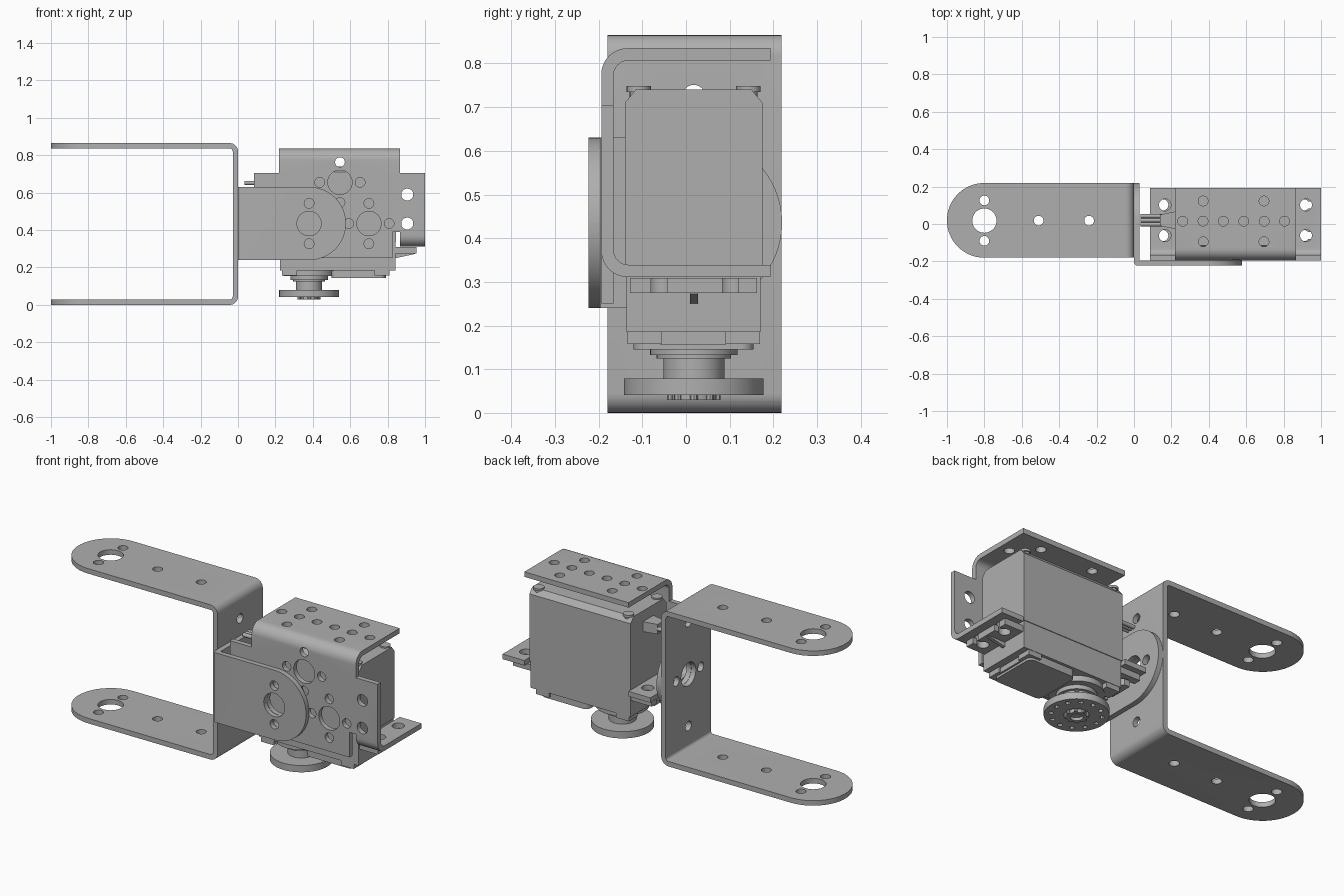
import bpy, bmesh
from math import sin, cos, pi, radians
from mathutils import Vector

if "Cube" in bpy.data.objects:
    bpy.data.objects.remove(bpy.data.objects["Cube"])

grey = bpy.data.materials.new("plain grey")
grey.use_nodes = True
COLOUR = (0.43, 0.43, 0.43, 1)
grey.diffuse_color = COLOUR
grey.node_tree.nodes["Principled BSDF"].inputs["Base Color"].default_value = COLOUR

MID_Y, MID_Z, MID_X = 0.018, 0.435, 0.5425
BIG, SMALL = 0.065, 0.026
SHAFT_X = 0.38


# Outlines: polygon corners may carry a third value, the corner radius
def rounded(corners, steps=8):
    out = []
    for i, c in enumerate(corners):
        p = Vector(c[:2])
        if len(c) < 3:
            out.append(p)
            continue
        a = (Vector(corners[i - 1][:2]) - p).normalized()
        b = (Vector(corners[(i + 1) % len(corners)][:2]) - p).normalized()
        half = a.angle(b) / 2
        centre = p + (a + b).normalized() * c[2] / sin(half)
        start = p + a * c[2] / (sin(half) / cos(half)) - centre
        end = p + b * c[2] / (sin(half) / cos(half)) - centre
        turn = start.angle_signed(end)
        for k in range(steps + 1):
            t = -turn * k / steps
            out.append(centre + Vector((start.x * cos(t) - start.y * sin(t),
                                        start.x * sin(t) + start.y * cos(t))))
    return out


def circle(a, b, r, n=32):
    return [(a + r * cos(2 * pi * k / n), b + r * sin(2 * pi * k / n)) for k in range(n)]


def rect(a0, b0, a1, b1):
    return [(a0, b0), (a1, b0), (a1, b1), (a0, b1)]


def box(x0, x1, y0, y1, z0, z1):
    return (rect(x0, y0, x1, y1), "z", z0, z1)


def disc(a, b, r, axis, lo, hi, n=32):
    return (circle(a, b, r, n), axis, lo, hi)


def build(name, shapes):
    bm = bmesh.new()
    place = {"x": lambda a, b, d: (d, a, b), "y": lambda a, b, d: (a, d, b),
             "z": lambda a, b, d: (a, b, d)}
    for pts, axis, lo, hi in shapes:
        put = place[axis]
        low = [bm.verts.new(put(p[0], p[1], lo)) for p in pts]
        high = [bm.verts.new(put(p[0], p[1], hi)) for p in pts]
        bm.faces.new(low)
        bm.faces.new(high[::-1])
        for i in range(len(pts)):
            bm.faces.new((low[i - 1], low[i], high[i], high[i - 1]))
    bmesh.ops.recalc_face_normals(bm, faces=bm.faces)
    mesh = bpy.data.meshes.new(name)
    bm.to_mesh(mesh)
    bm.free()
    obj = bpy.data.objects.new(name, mesh)
    bpy.context.scene.collection.objects.link(obj)
    return obj


def part(name, shapes, *steps):
    obj = build(name, shapes)
    for operation, tool_shapes in steps:
        tool = build("cutter", tool_shapes)
        tool.hide_render = True
        mod = obj.modifiers.new("cut", "BOOLEAN")
        mod.operation, mod.solver, mod.object = operation, "EXACT", tool
        graph = bpy.context.evaluated_depsgraph_get()
        mesh = bpy.data.meshes.new_from_object(obj.evaluated_get(graph))
        obj.modifiers.clear()
        obj.data = mesh
        bpy.data.objects.remove(tool)
    obj.data.materials.clear()
    obj.data.materials.append(grey)
    obj.data.shade_smooth()
    obj.data.set_sharp_from_angle(angle=radians(30))
    return obj


# Long U bracket with rounded arm ends
TOP = 0.865
u_profile = rounded([(-1, 0), (0, 0, 0.045), (0, TOP, 0.045), (-1, TOP), (-1, TOP - 0.028),
                     (-0.028, TOP - 0.028, 0.017), (-0.028, 0.028, 0.017), (-1, 0.028)])
arm_outline = rounded([(-1, -0.18, 0.199), (0.1, -0.18), (0.1, 0.219), (-1, 0.219, 0.199)], 16)
arm_holes = [disc(-0.8, MID_Y, BIG, "z", -0.1, 1)]
arm_holes += [disc(-0.8, MID_Y + s * 0.108, SMALL, "z", -0.1, 1) for s in (-1, 1)]
arm_holes += [disc(x, MID_Y, SMALL, "z", -0.1, 1) for x in (-0.51, -0.24)]
centre_holes = [disc(MID_Y, MID_Z, BIG, "x", -0.06, 0.06)]
centre_holes += [disc(MID_Y + s * 0.108, MID_Z, SMALL, "x", -0.06, 0.06) for s in (-1, 1)]
end_holes = [disc(MID_Y, MID_Z + s * 0.29, SMALL, "x", -0.06, 0.06) for s in (-1, 1)]
part("long_u_bracket", [(u_profile, "y", -0.18, 0.219)],
     ("INTERSECT", [(arm_outline, "z", -0.1, 1)]),
     ("DIFFERENCE", arm_holes + centre_holes + end_holes))

# L bracket joining the U bracket to the servo holder
l_profile = rounded([(0.001, -0.223, 0.02), (0.578, -0.223), (0.578, -0.196),
                     (0.029, -0.196), (0.029, 0.221), (0.001, 0.221)])
front_outline = rounded([(-0.1, 0.24), (0.577, 0.24, 0.194), (0.577, 0.63, 0.194), (-0.1, 0.63)], 16)
web_outline = rounded([(-0.3, 0.24), (0.22, 0.24, 0.194), (0.22, 0.63, 0.194), (-0.3, 0.63)], 16)
plate_holes = [disc(SHAFT_X, MID_Z, BIG, "y", -0.3, -0.1)]
plate_holes += [disc(SHAFT_X, MID_Z + s * 0.108, SMALL, "y", -0.3, -0.1) for s in (-1, 1)]
part("l_bracket", [(l_profile, "z", 0.24, 0.63)],
     ("INTERSECT", [(front_outline, "y", -0.4, 0.4)]),
     ("INTERSECT", [(web_outline, "x", -0.2, 0.8)]),
     ("DIFFERENCE", centre_holes + plate_holes))

# Servo holder: tall bent plate, slots, side ears with flanges, holes
hood = rounded([(-0.194, 0.25), (-0.166, 0.25), (-0.166, 0.807, 0.035), (0.193, 0.807),
                (0.193, 0.835), (-0.194, 0.835, 0.06)])
ear = rounded([(-0.194, 0.705), (-0.194, 0.311, 0.06), (0.193, 0.311), (0.193, 0.339),
               (-0.166, 0.339, 0.035), (-0.166, 0.705)])
slots = [box(x, x + 0.05, -0.3, 0, 0.2, 0.39) for x in (0.212, 0.825)]
ears = [(ear, "x", 0.085, 0.22), (ear, "x", 0.865, 1.0)]
holes = []
for cx, cz in ((0.545, 0.655), (0.70, MID_Z), (SHAFT_X, MID_Z)):
    holes.append(disc(cx, cz, BIG, "y", -0.3, -0.1))
    for dx, dz in ((0, 1), (1, 0), (-1, 0), (0, -1)):
        if (cx, dx) != (SHAFT_X, 1):
            holes.append(disc(cx + dx * 0.108, cz + dz * 0.108, SMALL, "y", -0.3, -0.1))
for k in range(6):
    holes.append(disc(0.26 + 0.109 * k, MID_Y - 0.003, SMALL, "z", 0.75, 0.9))
holes += [disc(x, y, SMALL, "z", 0.75, 0.9) for x in (0.37, 0.695) for y in (-0.095, 0.123)]
for side in (-1, 1):
    holes += [disc(MID_X + side * 0.3625, z, 0.032, "y", -0.3, -0.1) for z in (MID_Z, 0.59)]
    holes += [disc(MID_X + side * 0.377, y, 0.032, "z", 0.25, 0.45) for y in (-0.062, 0.102)]
part("servo_holder", [(hood, "x", 0.22, 0.865)],
     ("DIFFERENCE", slots), ("UNION", ears[:1]), ("UNION", ears[1:]), ("DIFFERENCE", holes))

# Servo case with bevelled lid
part("servo_lower_case", [box(0.225, 0.842, -0.136, 0.171, 0.185, 0.335)])
lid = [(-0.14, 0.335), (0.175, 0.335), (0.175, 0.71), (0.15, 0.74), (-0.115, 0.74), (-0.14, 0.71)]
part("servo_upper_case", [(lid, "x", 0.22, 0.846)])
for x in (0.255, 0.81):
    for y in (-0.108, 0.143):
        part("case_screw", [disc(x, y, 0.021, "z", 0.70, 0.735, 20),
                            disc(x, y, 0.028, "z", 0.735, 0.748, 20)])

# Servo mounting tabs with open slots and ribs
tab_slots = []
for side in (-1, 1):
    hx, tip = MID_X - 0.012 + side * 0.377, MID_X - 0.012 + side * 0.45
    for y in (-0.062, 0.102):
        tab_slots.append(([*rect(min(hx, tip), y - 0.018, max(hx, tip), y + 0.018)], "z", 0.2, 0.4))
tab_holes = [disc(MID_X - 0.012 + s * 0.377, y, 0.03, "z", 0.2, 0.4)
             for s in (-1, 1) for y in (-0.062, 0.102)]
part("servo_tabs", [box(0.098, 0.955, -0.128, 0.163, 0.275, 0.309)],
     ("DIFFERENCE", tab_slots), ("DIFFERENCE", tab_holes))
for wall, tip in ((0.842, 0.945), (0.225, 0.11)):
    part("tab_rib", [([(wall, 0.25), (tip, 0.272), (tip, 0.28), (wall, 0.28)], "y", 0.009, 0.027)])

# Gear cover and corner bosses under the case
cover = rounded([(0.50, -0.12, 0.03), (0.79, -0.12, 0.03), (0.79, 0.155, 0.03), (0.50, 0.155, 0.03)])
part("gear_cover", [(cover, "z", 0.145, 0.187)])
part("cover_tongue", [box(0.75, 0.80, -0.06, 0.092, 0.157, 0.187)])
part("gear_housing", [disc(SHAFT_X, MID_Y, 0.137, "z", 0.155, 0.187, 48)])
for x in (0.275, 0.77):
    for y in (-0.095, 0.13):
        part("corner_boss", [box(x - 0.04, x + 0.04, y - 0.039, y + 0.039, 0.158, 0.187)])

# Output shaft and round horn
part("shaft_collar", [disc(SHAFT_X, MID_Y, 0.1, "z", 0.132, 0.157, 48)])
part("shaft_step", [disc(SHAFT_X, MID_Y, 0.085, "z", 0.124, 0.134, 48)])
part("horn_hub", [disc(SHAFT_X, MID_Y, 0.07, "z", 0.077, 0.126, 48)])
ring_holes = [disc(SHAFT_X + 0.125 * cos(k * pi / 6), MID_Y + 0.125 * sin(k * pi / 6),
                   0.012, "z", 0, 0.077, 12) for k in range(12)]
part("horn_disc", [disc(SHAFT_X, MID_Y, 0.16, "z", 0.041, 0.079, 64)],
     ("DIFFERENCE", ring_holes + [disc(SHAFT_X, MID_Y, 0.062, "z", 0, 0.055)]))
part("shaft_spline", [disc(SHAFT_X, MID_Y, 0.05, "z", 0.029, 0.06)],
     ("DIFFERENCE", [disc(SHAFT_X, MID_Y, 0.032, "z", 0, 0.045)]))
teeth = [disc(SHAFT_X + 0.052 * cos(k * pi / 4), MID_Y + 0.052 * sin(k * pi / 4),
              0.009, "z", 0.03, 0.058, 8) for k in range(8)]
part("spline_teeth", teeth)

# Cable with strain relief
relief = [(0.14, -0.01), (0.225, -0.028), (0.225, 0.068), (0.14, 0.05)]
part("cable_relief", [(relief, "z", 0.625, 0.68)])
for k in (-1, 0, 1):
    part("cable_wire", [disc(0.02 + 0.022 * k, 0.652, 0.011, "x", 0.035, 0.15, 16)])
